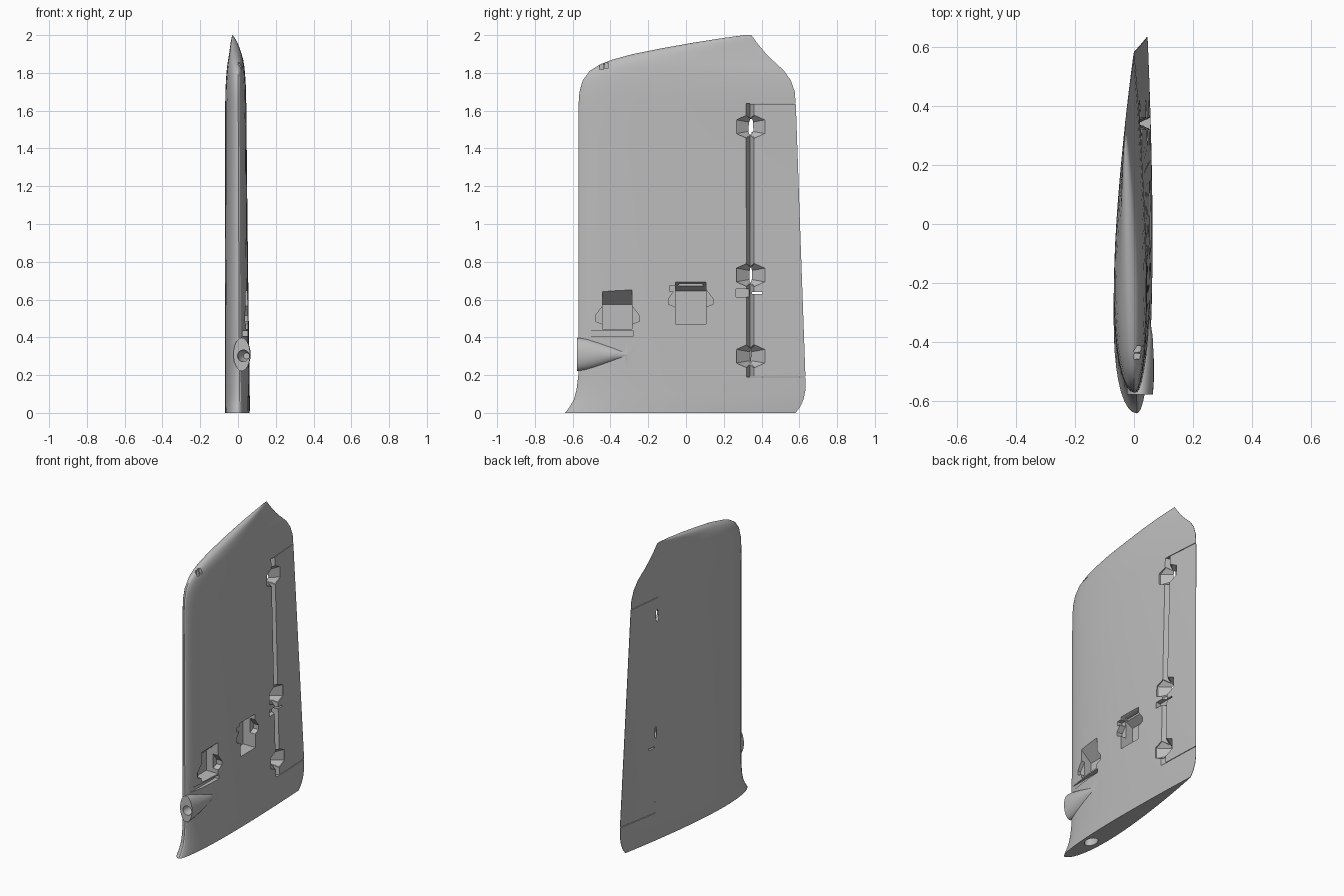
import bpy, bmesh, math
from mathutils import Vector

if "Cube" in bpy.data.objects:
    bpy.data.objects.remove(bpy.data.objects["Cube"])

grey = bpy.data.materials.new("plain grey")
grey.use_nodes = True
colour = (0.5, 0.5, 0.5, 1)
grey.diffuse_color = colour
grey.node_tree.nodes["Principled BSDF"].inputs["Base Color"].default_value = colour


def loft(name, rings):
    """Skin equal-length rings and cap both ends."""
    bm = bmesh.new()
    vs = [[bm.verts.new(p) for p in r] for r in rings]
    n = len(rings[0])
    for a, b in zip(vs, vs[1:]):
        for i in range(n):
            j = (i + 1) % n
            bm.faces.new((a[i], a[j], b[j], b[i]))
    bm.faces.new(vs[0][::-1])
    bm.faces.new(vs[-1])
    bmesh.ops.recalc_face_normals(bm, faces=bm.faces)
    mesh = bpy.data.meshes.new(name)
    bm.to_mesh(mesh)
    bm.free()
    mesh.materials.append(grey)
    ob = bpy.data.objects.new(name, mesh)
    bpy.context.collection.objects.link(ob)
    return ob


def prism(name, outline, x_out, x_in, inner=None):
    """Side-on (y, z) outline pushed inward along x."""
    return loft(name, [[(x_out, y, z) for y, z in outline],
                       [(x_in, y, z) for y, z in inner or outline]])


def rect(y0, y1, z0, z1):
    return [(y0, z0), (y1, z0), (y1, z1), (y0, z1)]


def ellipse(y, cx, cz, rx, rz, n=32):
    return [(cx + rx * math.cos(k * math.tau / n), y,
             cz + rz * math.sin(k * math.tau / n)) for k in range(n)]


def combine(body, tool, operation):
    mod = body.modifiers.new(tool.name, "BOOLEAN")
    mod.object, mod.operation, mod.solver = tool, operation, "EXACT"
    bpy.context.view_layer.objects.active = body
    bpy.ops.object.modifier_apply(modifier=mod.name)
    bpy.data.objects.remove(tool)


# Wing panel: height, leading y, trailing y, leading x, trailing x, left x, right x
sections = [
    (0, -.64, .58, .01, .043, -.068, .06),
    (.03, -.617, .603, .01, .044, -.068, .06),
    (.07, -.594, .622, .009, .045, -.068, .06),
    (.12, -.58, .632, .008, .045, -.068, .059),
    (.2, -.57, .632, .007, .045, -.068, .058),
    (.9, -.57, .607, .004, .024, -.068, .051),
    (1.62, -.57, .582, .001, .002, -.068, .044),
    (1.7, -.564, .576, 0, 0, -.067, .043),
    (1.76, -.547, .555, 0, -.003, -.064, .04),
    (1.81, -.51, .52, -.001, -.007, -.06, .036),
    (1.845, -.455, .483, -.003, -.012, -.056, .032),
    (1.87, -.39, .455, -.006, -.016, -.052, .027),
    (1.9, -.28, .425, -.01, -.019, -.047, .019),
    (1.93, -.13, .4, -.016, -.023, -.043, .009),
    (1.96, .04, .375, -.021, -.026, -.039, -.003),
    (1.985, .2, .357, -.026, -.028, -.034, -.017),
    (2, .31, .345, -.029, -.03, -.0305, -.0285),
]


def thickness(t):
    """Airfoil half thickness, with a maximum of one."""
    return 2 * (1.4845 * t**.5 - .63 * t - 1.758 * t**2 + 1.4215 * t**3 - .5075 * t**4)


def section(z, y0, y1, x0, x1, left, right, n=26):
    ts = [(1 - math.cos(math.pi * k / n)) / 2 for k in range(n + 1)]
    mid = x0 + .3 * (x1 - x0)

    def point(t, side):
        return (x0 + t * (x1 - x0) + thickness(t) * (side - mid), y0 + t * (y1 - y0), z)
    return [point(t, right) for t in ts] + [point(t, left) for t in ts[:0:-1]]


# Fill in evenly spaced sections between the listed ones
rings = []
for a, b in zip(sections, sections[1:]):
    steps = 4 if b[0] - a[0] > .5 else 2
    for k in range(steps):
        rings.append(section(*Vector(a).lerp(Vector(b), k / steps)))
rings.append(section(*sections[-1]))
wing = loft("wing_panel", rings)

# Tapered nose fairing with its hollow
combine(wing, loft("nose_fairing", [
    ellipse(y, x, .31, rx, rz) for y, x, rx, rz in (
        (-.577, .02, .044, .088), (-.53, .021, .046, .082), (-.46, .023, .044, .064),
        (-.38, .026, .037, .038), (-.29, .03, .02, .006))]), "UNION")
cutters = [
    loft("nose_hollow", [ellipse(y, x, .302, r, r) for y, x, r in (
        (-.62, .025, .031), (-.56, .03, .031), (-.525, .037, .027), (-.5, .045, .016))]),
    loft("root_hole", [[(x, y, z) for x, z, y in (
        (px, pz, py) for px, _, q in ellipse(0, 0, 0, .034, .05)
        for py, pz in [(q - .4, h)])] for h in (-.02, .2)]),
]

# Two equipment bays: deep body with a sloping top wall, shallow side lugs
def bay(name, y0, y1, z0, z1, slope, lug_z, lug):
    cutters.append(prism(name, rect(y0, y1, z0, z1), .09, -.035,
                         rect(y0, y1, z0, z1 - slope * 2.2)))
    cutters.append(prism(name + "_lugs", [
        (y0 + .02, lug_z + .08), (y0, lug_z + .05), (y0 - lug, lug_z), (y0 - lug, lug_z - .03),
        (y0, lug_z - .045), (y0 + .02, lug_z - .045), (y1 - .02, lug_z - .045),
        (y1, lug_z - .045), (y1 + lug, lug_z - .03), (y1 + lug, lug_z),
        (y1, lug_z + .05), (y1 - .02, lug_z + .08)], .09, .015))


bay("front_bay", -.442, -.285, .443, .685, .05, .515, .038)
bay("rear_bay", -.055, .105, .47, .712, .03, .605, .037)
cutters.append(prism("front_bay_slot", rect(-.54, -.277, .406, .434), .09, .025))
cutters.append(prism("rear_bay_notch", rect(-.088, -.04, .643, .675), .09, .02))


# Hinge line follows the leaning skins
HINGE_Y = .34
def right_skin(z):
    return .054 - .0257 * (z - .2)


def left_skin(z):
    return -.001 - .02 * (z - .2)


cutters.append(loft("hinge_groove", [
    [(right_skin(z) + .02, HINGE_Y - .028, z), (right_skin(z) + .02, HINGE_Y + .028, z),
     (right_skin(z) - .042, HINGE_Y, z)] for z in (.19, 1.638)]))
for hz in (.3, .73, 1.515):
    hexagon = [(-.022, -.06), (.022, -.06), (.075, -.036), (.075, .036),
               (.022, .06), (-.022, .06), (-.075, .036), (-.075, -.036)]
    cutters.append(loft("hinge_pocket", [
        [(x, HINGE_Y + .002 + dy * sy, hz + dz * sz) for dy, dz in hexagon]
        for x, sy, sz in ((right_skin(hz) + .04, 1, 1), (right_skin(hz) - .003, 1, 1),
                          (left_skin(hz) - .006, .05, .65))]))

# Control horn slots and flap end gaps
cutters += [
    prism("horn_pocket", rect(.265, .335, .613, .655), .09, .015),
    prism("horn_slot", rect(.35, .405, .629, .639), .09, -.09),
    prism("flap_lower_gap", rect(HINGE_Y, .7, .188, .192), .09, -.09),
    prism("flap_upper_gap", rect(HINGE_Y, .7, 1.635, 1.639), .09, -.09),
    prism("tip_port_front", rect(-.457, -.437, 1.818, 1.85), .09, .0),
    prism("tip_port_rear", rect(-.432, -.412, 1.822, 1.855), .09, .0),
]
for cutter in cutters:
    combine(wing, cutter, "DIFFERENCE")

# Smooth skin with crisp pocket edges
bpy.ops.object.select_all(action="DESELECT")
wing.select_set(True)
bpy.context.view_layer.objects.active = wing
bpy.ops.object.shade_smooth_by_angle(angle=math.radians(30))
